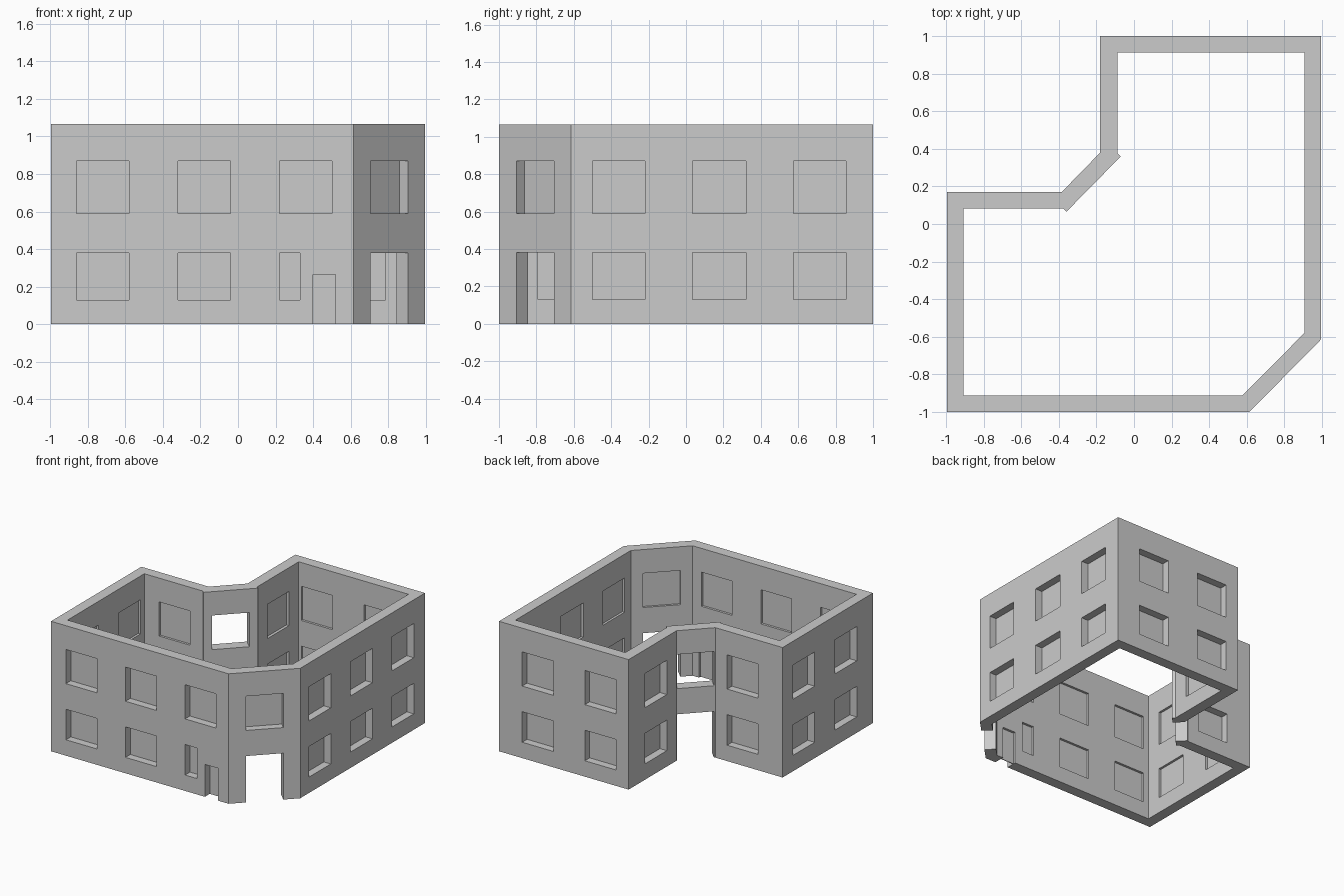
import bpy, bmesh
from mathutils import Vector

if "Cube" in bpy.data.objects:
    bpy.data.objects.remove(bpy.data.objects["Cube"])

HEIGHT = 1.065
RECESS, PLATE = 0.063, 0.006
LOW, HIGH = (0.13, 0.38), (0.59, 0.87)

grey = bpy.data.materials.new("plain_grey")
grey.diffuse_color = (0.6, 0.6, 0.6, 1)
grey.use_nodes = True
grey.node_tree.nodes["Principled BSDF"].inputs["Base Color"].default_value = grey.diffuse_color


def prism(bm, points, z0, z1):
    """Closed vertical prism from a counter-clockwise outline."""
    lower = [bm.verts.new((x, y, z0)) for x, y in points]
    upper = [bm.verts.new((x, y, z1)) for x, y in points]
    bm.faces.new(lower[::-1])
    bm.faces.new(upper)
    n = len(points)
    for i in range(n):
        j = (i + 1) % n
        bm.faces.new((lower[i], lower[j], upper[j], upper[i]))


def make_object(name, bm):
    bmesh.ops.recalc_face_normals(bm, faces=bm.faces)
    mesh = bpy.data.meshes.new(name)
    bm.to_mesh(mesh)
    bm.free()
    mesh.materials.append(grey)
    ob = bpy.data.objects.new(name, mesh)
    bpy.context.collection.objects.link(ob)
    return ob


# Outer and inner outlines of the walls, counter-clockwise from front left
OUTER = [(-0.995, -1), (0.615, -1), (0.995, -0.615), (0.995, 1),
         (-0.18, 1), (-0.18, 0.38), (-0.385, 0.17), (-0.995, 0.17)]
INNER = [(-0.907, -0.912), (0.578, -0.912), (0.907, -0.58), (0.907, 0.912),
         (-0.088, 0.912), (-0.088, 0.378), (-0.07, 0.36), (-0.36, 0.065),
         (-0.375, 0.082), (-0.907, 0.082)]


def pair(a, b):
    """Glazed windows on both floors."""
    return [(a, b, *LOW, True), (a, b, *HIGH, True)]


# Openings per wall: start, end, bottom, top, glazed
OPENINGS = [
    # front, with a narrow window and small door at lower right
    pair(0.135, 0.415) + pair(0.675, 0.955)
    + [(1.215, 1.495, *HIGH, True), (1.215, 1.325, *LOW, True), (1.395, 1.515, 0, 0.265, True)],
    # front corner with open doorway
    [(0.13, 0.413, *HIGH, True), (0.13, 0.413, 0, LOW[1], False)],
    # right
    pair(0.115, 0.395) + pair(0.65, 0.935) + pair(1.19, 1.47),
    # back
    pair(0.21, 0.492) + pair(0.778, 1.06),
    # notch side
    pair(0.215, 0.495),
    # notch corner, open on both floors
    [(0.004, 0.284, *HIGH, False), (0.004, 0.284, 0, LOW[1], False)],
    # notch back
    pair(0.107, 0.387),
    # left
    pair(0.135, 0.415) + pair(0.68, 0.96),
]

cut_bm, pane_bm = bmesh.new(), bmesh.new()
for i, openings in enumerate(OPENINGS):
    p, q = Vector(OUTER[i]), Vector(OUTER[(i + 1) % len(OUTER)])
    along = (q - p).normalized()
    inward = Vector((-along.y, along.x))

    def box(bm, a, b, t0, t1, z0, z1):
        prism(bm, [p + along * s + inward * t
                   for s, t in ((a, t0), (b, t0), (b, t1), (a, t1))], z0, z1)

    for a, b, z0, z1, glazed in openings:
        box(cut_bm, a, b, -0.03, 0.12, z0 if z0 > 0 else -0.1, z1)
        if glazed:
            box(pane_bm, a, b, RECESS, RECESS + PLATE, z0, z1)

# Walls: solid block, hollowed, then pierced by the openings
walls_bm, core_bm = bmesh.new(), bmesh.new()
prism(walls_bm, OUTER, 0, HEIGHT)
prism(core_bm, INNER, -0.2, HEIGHT + 0.2)
walls = make_object("walls", walls_bm)
cutters = [make_object("room_cutter", core_bm), make_object("opening_cutter", cut_bm)]
for cutter in cutters:
    cutter.hide_render = True
    mod = walls.modifiers.new(cutter.name, 'BOOLEAN')
    mod.operation = 'DIFFERENCE'
    mod.solver = 'EXACT'
    mod.object = cutter

# Bake the cuts and drop the cutters
bpy.context.view_layer.update()
graph = bpy.context.evaluated_depsgraph_get()
baked = bpy.data.meshes.new_from_object(walls.evaluated_get(graph))
walls.modifiers.clear()
walls.data = baked
for cutter in cutters:
    bpy.data.objects.remove(cutter)

# Recessed window and door panels
make_object("window_panels", pane_bm)
